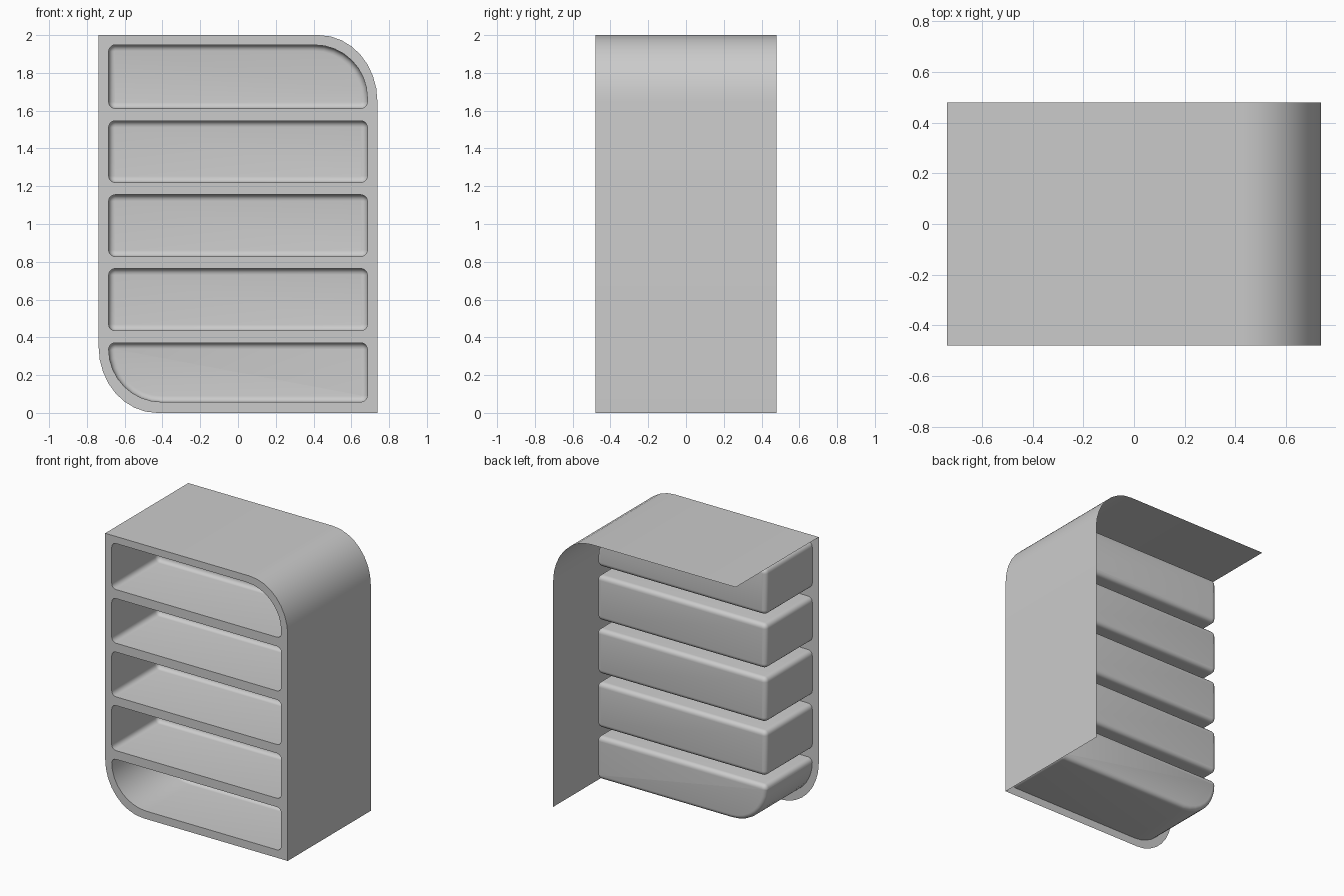
import bpy, bmesh, math

if "Cube" in bpy.data.objects:
    bpy.data.objects.remove(bpy.data.objects["Cube"])

W, H, FRONT, REAR = 0.738, 2.0, -0.48, 0.48
POCKET_REAR, FILLET = 0.055, 0.032
SMALL = (0.035, 0.035)
BIG = (0.28, 0.28)
PANEL_R = (0.31, 0.35)
FLAT = (0, 0)


def arc(cx, cz, r, start, steps):
    """Quarter ellipse, counter-clockwise from the start angle."""
    if r[0] <= 0:
        return [(cx, cz)]
    return [(cx + r[0] * math.cos(math.radians(start + 90 * i / steps)),
             cz + r[1] * math.sin(math.radians(start + 90 * i / steps)))
            for i in range(steps + 1)]


def outline(x0, x1, z0, z1, bl, br, tr, tl, inset=0.0):
    """Rounded rectangle (x, z), counter-clockwise seen from the front."""
    x0, x1, z0, z1 = x0 + inset, x1 - inset, z0 + inset, z1 - inset
    bl, br, tr, tl = [(r[0] - inset, r[1] - inset) if r[0] > 0 else r
                      for r in (bl, br, tr, tl)]
    steps = lambda r: 8 if r[0] > 0.1 else 5
    return (arc(x0 + bl[0], z0 + bl[1], bl, 180, steps(bl)) +
            arc(x1 - br[0], z0 + br[1], br, 270, steps(br)) +
            arc(x1 - tr[0], z1 - tr[1], tr, 0, steps(tr)) +
            arc(x0 + tl[0], z1 - tl[1], tl, 90, steps(tl)))


def ring(bm, pts, y):
    return [bm.verts.new((x, y, z)) for x, z in pts]


def bridge(bm, a, b, closed=True):
    n = len(a)
    for i in range(n if closed else n - 1):
        j = (i + 1) % n
        bm.faces.new((a[i], a[j], b[j], b[i]))


def finish(bm, name):
    me = bpy.data.meshes.new(name)
    bm.to_mesh(me)
    bm.free()
    ob = bpy.data.objects.new(name, me)
    bpy.context.collection.objects.link(ob)
    bpy.ops.object.select_all(action='DESELECT')
    ob.select_set(True)
    bpy.context.view_layer.objects.active = ob
    bpy.ops.object.shade_smooth_by_angle(angle=math.radians(32))
    return ob


# Shelf openings, bottom to top; end ones have one large corner
heights = [(0.058, 0.371), (0.435, 0.764), (0.828, 1.155), (1.22, 1.546), (1.612, 1.948)]
openings = []
for i, (z0, z1) in enumerate(heights):
    bl = BIG if i == 0 else SMALL
    tr = BIG if i == len(heights) - 1 else SMALL
    openings.append((-0.685, 0.685, z0, z1, bl, SMALL, tr, SMALL))

# Front panel: thin sheet with five holes
panel_outline = outline(-W, W, 0, H, PANEL_R, FLAT, PANEL_R, FLAT)
bm = bmesh.new()
for pts in [panel_outline] + [outline(*o) for o in openings]:
    vs = ring(bm, pts, FRONT)
    for k in range(len(vs)):
        bm.edges.new((vs[k - 1], vs[k]))
bmesh.ops.triangle_fill(bm, use_beauty=True, edges=bm.edges[:], normal=(0, -1, 0))
for f in bm.faces:
    f.normal_update()
    if f.normal.y > 0:
        f.normal_flip()
finish(bm, "front_panel")

# Outer shell: top, rounded corner and right side only
path = [(-W, H)] + arc(W - PANEL_R[0], H - PANEL_R[1], PANEL_R, 0, 8)[::-1] + [(W, 0)]
bm = bmesh.new()
bridge(bm, ring(bm, path, FRONT), ring(bm, path, REAR), closed=False)
finish(bm, "outer_shell")

# Shelf pockets: open-front boxes with a rounded rear edge
for n, o in enumerate(openings):
    bm = bmesh.new()
    prev = ring(bm, outline(*o), FRONT)
    for k in range(6):
        a = math.radians(18 * k)
        cur = ring(bm, outline(*o, inset=FILLET * (1 - math.cos(a))),
                   POCKET_REAR - FILLET + FILLET * math.sin(a))
        bridge(bm, prev, cur)
        prev = cur
    bm.faces.new(prev)
    finish(bm, f"shelf_pocket_{n + 1}")
